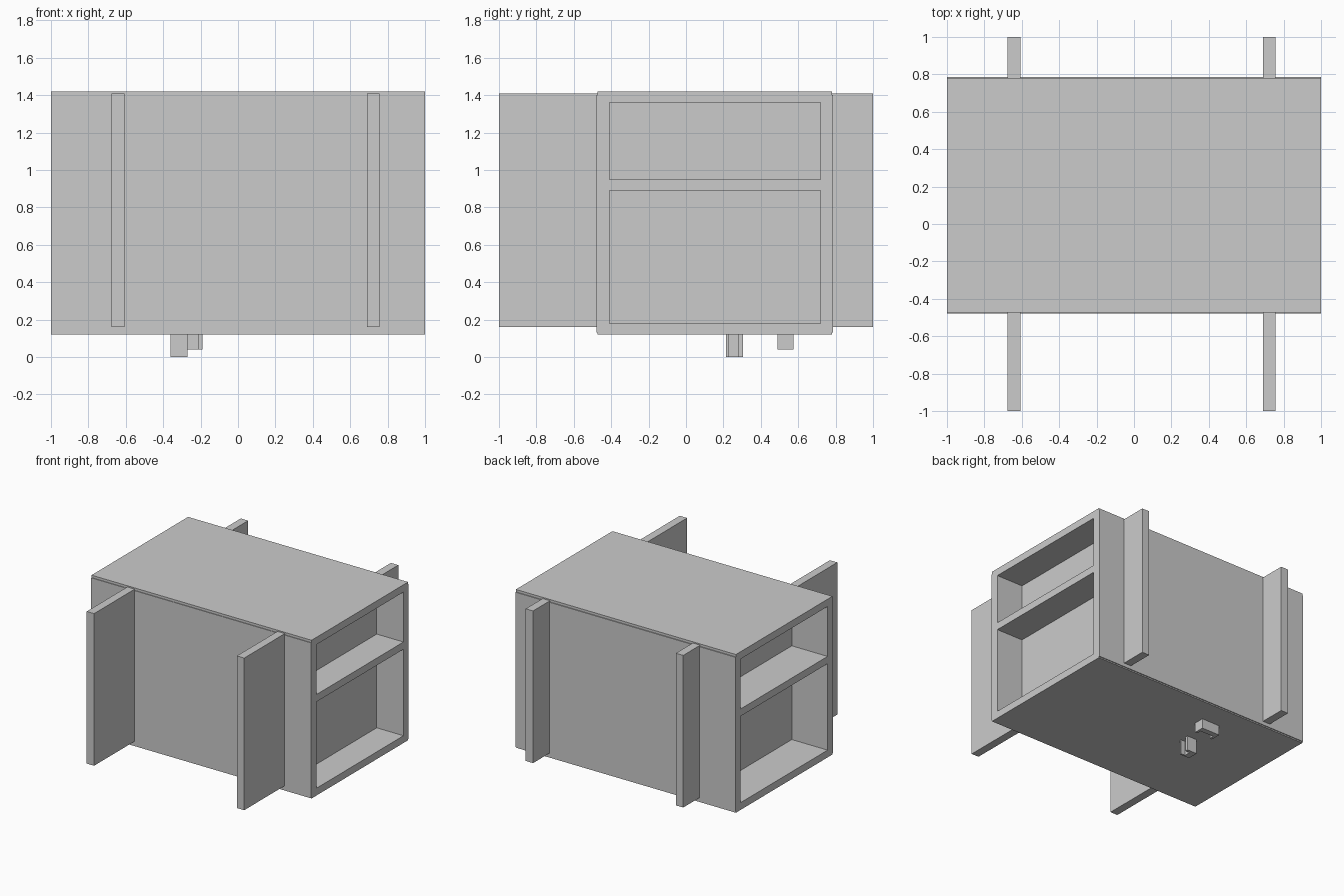
import bpy, bmesh

if "Cube" in bpy.data.objects:
    bpy.data.objects.remove(bpy.data.objects["Cube"])


def boxes(name, *parts):
    """One object made of boxes given as ((x0, x1), (y0, y1), (z0, z1))."""
    bm = bmesh.new()
    for spans in parts:
        verts = bmesh.ops.create_cube(bm, size=1)["verts"]
        for v in verts:
            for i, (lo, hi) in enumerate(spans):
                v.co[i] = (lo + hi) / 2 + v.co[i] * (hi - lo)
    mesh = bpy.data.meshes.new(name)
    bm.to_mesh(mesh)
    bm.free()
    obj = bpy.data.objects.new(name, mesh)
    bpy.context.collection.objects.link(obj)
    return obj


def channel(name, outline, z0, z1):
    """Upright prism from an xy outline."""
    bm = bmesh.new()
    face = bm.faces.new([bm.verts.new((x, y, z0)) for x, y in outline])
    ext = bmesh.ops.extrude_face_region(bm, geom=[face])["geom"]
    for v in ext:
        if isinstance(v, bmesh.types.BMVert):
            v.co.z = z1
    bmesh.ops.recalc_face_normals(bm, faces=bm.faces)
    mesh = bpy.data.meshes.new(name)
    bm.to_mesh(mesh)
    bm.free()
    bpy.context.collection.objects.link(bpy.data.objects.new(name, mesh))


LENGTH = (-1, 1)

# Carcass: top, bottom and shelf boards open at both ends
for name, z in (("top_board", (1.36, 1.42)), ("bottom_board", (0.12, 0.18))):
    boxes(name, (LENGTH, (-0.473, 0.78), z))
boxes("middle_shelf", (LENGTH, (-0.42, 0.73), (0.89, 0.95)))

# Long side walls, standing slightly proud of the top and bottom
for name, y in (("front_wall", (-0.478, -0.41)), ("back_wall", (0.72, 0.787))):
    boxes(name, (LENGTH, y, (0.13, 1.40)))

# Cross panels close the compartments and stick out front and back
for name, x in (("left_cross_panel", (-0.675, -0.608)),
                ("right_cross_panel", (0.69, 0.757))):
    boxes(name, (x, (-1, 1), (0.16, 1.41)))

# Small grooved blocks underneath
channel("tall_foot", [(-0.36, 0.215), (-0.27, 0.215), (-0.27, 0.23),
                      (-0.31, 0.23), (-0.31, 0.28), (-0.27, 0.28),
                      (-0.27, 0.305), (-0.36, 0.305)], 0, 0.125)
channel("short_foot", [(-0.355, 0.49), (-0.335, 0.49), (-0.335, 0.53),
                       (-0.21, 0.53), (-0.21, 0.49), (-0.19, 0.49),
                       (-0.19, 0.575), (-0.355, 0.575)], 0.04, 0.125)
